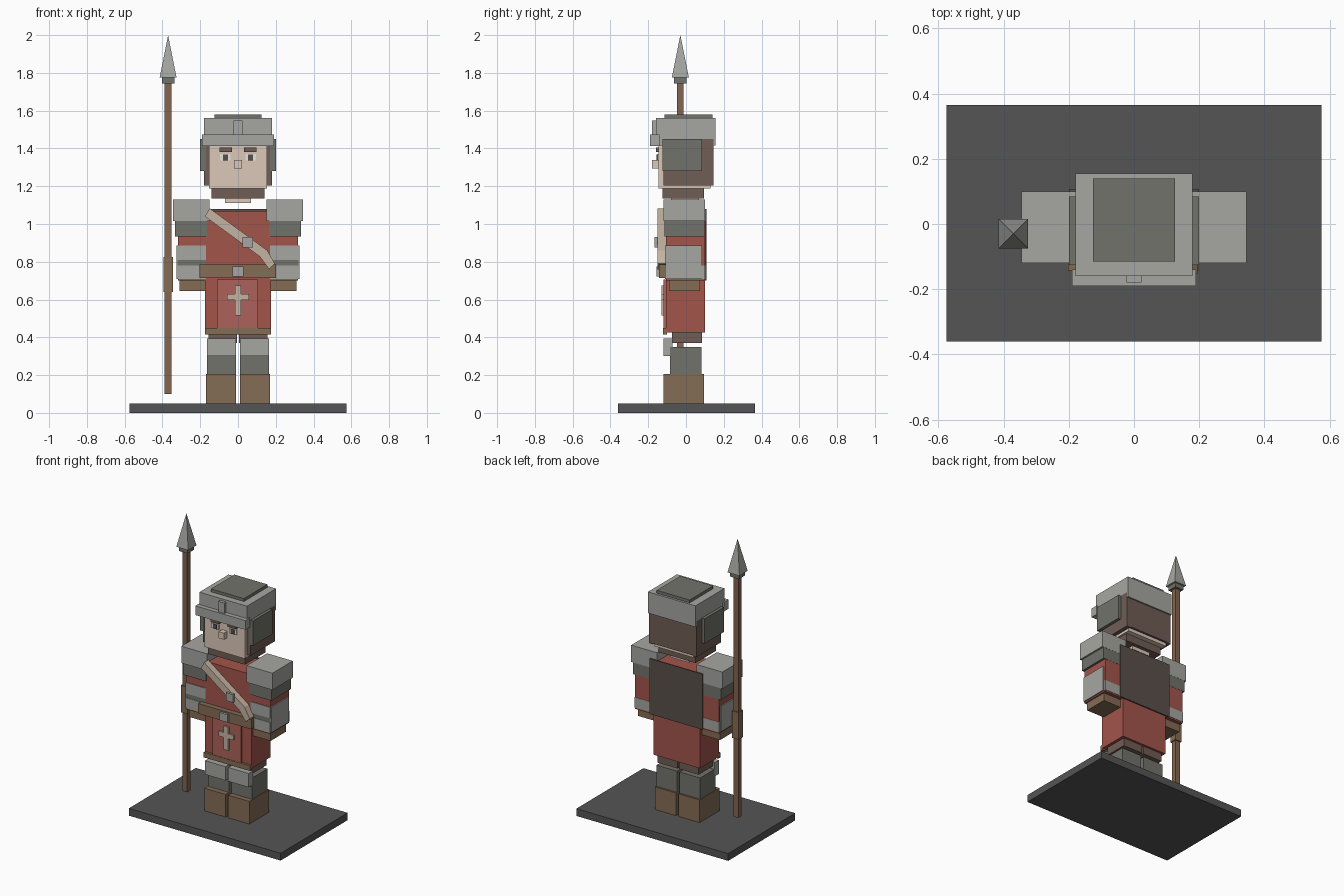
import bpy, bmesh, math

if "Cube" in bpy.data.objects:
    bpy.data.objects.remove(bpy.data.objects["Cube"])

COLORS = {
    "red": (0.36, 0.09, 0.07), "panel_red": (0.42, 0.12, 0.10),
    "leather": (0.23, 0.15, 0.09), "wood": (0.23, 0.13, 0.08),
    "hair": (0.16, 0.11, 0.09), "dark": (0.09, 0.08, 0.075),
    "skin": (0.72, 0.58, 0.49), "cloth": (0.55, 0.45, 0.36),
    "steel": (0.38, 0.38, 0.36), "iron": (0.17, 0.17, 0.15),
    "stone": (0.09, 0.09, 0.09), "cape": (0.10, 0.08, 0.07),
    "white": (0.8, 0.78, 0.74),
}
MATS = {}
for key, rgb in COLORS.items():
    MATS[key] = bpy.data.materials.new(key)
    MATS[key].diffuse_color = (*rgb, 1)


def finish(name, bm, color):
    bmesh.ops.recalc_face_normals(bm, faces=bm.faces)
    me = bpy.data.meshes.new(name)
    bm.to_mesh(me)
    bm.free()
    me.materials.append(MATS[color])
    ob = bpy.data.objects.new(name, me)
    bpy.context.collection.objects.link(ob)
    return ob


def box(name, x, y, z, color):
    bm = bmesh.new()
    bmesh.ops.create_cube(bm, size=1)
    for v in bm.verts:
        v.co = [r[0] + (c + 0.5) * (r[1] - r[0]) for c, r in zip(v.co, (x, y, z))]
    return finish(name, bm, color)


def pair(name, x, y, z, color):
    box("left_" + name, x, y, z, color)
    box("right_" + name, (-x[1], -x[0]), y, z, color)


def plate(name, pts, y0, y1, color):
    # front outline (x, z) extruded in y
    bm = bmesh.new()
    face = bm.faces.new([bm.verts.new((x, y0, z)) for x, z in pts])
    ext = bmesh.ops.extrude_face_region(bm, geom=[face])["geom"]
    for v in ext:
        if isinstance(v, bmesh.types.BMVert):
            v.co.y = y1
    return finish(name, bm, color)


# base
box("base", (-.575, .575), (-.36, .365), (0, .05), "stone")

# legs
pair("boot", (.01, .17), (-.12, .095), (.05, .205), "leather")
pair("shin", (.01, .165), (-.085, .083), (.205, .35), "iron")
pair("knee_guard", (.01, .165), (-.12, -.072), (.30, .395), "steel")
pair("thigh", (.005, .155), (-.075, .085), (.37, .43), "hair")

# tunic
box("skirt", (-.175, .175), (-.105, .10), (.425, .715), "red")
box("skirt_front_panel", (-.11, .105), (-.118, -.10), (.45, .705), "panel_red")
box("skirt_hem", (-.175, .175), (-.121, -.10), (.415, .45), "leather")
cross = [(-.017, .515), (.017, .515), (.017, .597), (.057, .597), (.057, .63), (.017, .63),
         (.017, .675), (-.017, .675), (-.017, .63), (-.057, .63), (-.057, .597), (-.017, .597)]
plate("tunic_cross", cross, -.13, -.115, "cloth")
box("torso", (-.17, .17), (-.107, .10), (.715, 1.07), "red")
box("belt", (-.203, .20), (-.142, .095), (.715, .785), "leather")
box("belt_buckle", (-.03, .03), (-.157, -.14), (.722, .775), "steel")
strap = [(-.15, 1.083), (-.175, 1.04), (.115, .828), (.165, .76), (.195, .79), (.155, .86)]
plate("shoulder_strap", strap, -.152, -.105, "cloth")
box("strap_buckle", (.025, .08), (-.168, -.15), (.875, .93), "steel")
box("back_cape", (-.2, .2), (.10, .108), (.70, 1.08), "cape")

# arms
pair("arm", (.17, .318), (-.105, .098), (.70, 1.05), "red")
pair("pauldron", (.15, .345), (-.12, .10), (1.015, 1.13), "steel")
pair("pauldron_lower", (.165, .333), (-.113, .099), (.935, 1.015), "iron")
pair("bracer_upper", (.17, .32), (-.11, .08), (.81, .885), "steel")
pair("bracer_band", (.17, .321), (-.108, .08), (.78, .81), "iron")
pair("bracer_lower", (.17, .32), (-.11, .10), (.71, .78), "steel")
pair("bracer_side_plate", (.318, .326), (-.105, .085), (.71, .885), "steel")
pair("hand", (.165, .31), (-.09, .075), (.645, .71), "leather")

# head
box("neck", (-.07, .07), (-.08, .07), (1.11, 1.14), "skin")
box("chin_strap", (-.14, .14), (-.125, .095), (1.135, 1.187), "hair")
box("head", (-.153, .153), (-.145, .13), (1.187, 1.45), "skin")
box("hair_back", (-.17, .17), (.10, .145), (1.21, 1.45), "hair")
pair("hair_side", (.15, .18), (-.12, .145), (1.205, 1.45), "hair")
pair("eyebrow", (.032, .098), (-.16, -.14), (1.38, 1.405), "hair")
pair("eye", (.04, .095), (-.152, -.14), (1.335, 1.37), "white")
pair("pupil", (.053, .08), (-.156, -.14), (1.337, 1.368), "dark")
box("nose", (-.02, .02), (-.18, -.14), (1.295, 1.34), "skin")

# helmet
box("helmet", (-.18, .18), (-.16, .155), (1.415, 1.56), "steel")
box("helmet_top", (-.125, .125), (-.115, .14), (1.56, 1.58), "iron")
box("helmet_brim", (-.19, .19), (-.19, -.14), (1.412, 1.475), "steel")
box("helmet_crest", (-.023, .023), (-.18, -.155), (1.475, 1.547), "steel")
pair("cheek_guard", (.17, .2), (-.125, .085), (1.28, 1.45), "iron")

# spear
SX, SY = -.37, -.03
def around(r):
    return (SX - r, SX + r), (SY - r, SY + r)

box("spear_shaft", *around(.018), (.10, 1.75), "wood")
box("spear_grip", *around(.025), (.64, .825), "leather")
box("spear_collar", *around(.033), (1.745, 1.775), "iron")
tip = bmesh.new()
apex = tip.verts.new((SX, SY, 2.0))
ring = [tip.verts.new((SX + i * .045, SY + j * .045, 1.775))
        for i, j in ((-1, -1), (1, -1), (1, 1), (-1, 1))]
tip.faces.new(ring)
for a, b in zip(ring, ring[1:] + ring[:1]):
    tip.faces.new((a, b, apex))
finish("spear_tip", tip, "steel")

for m in bpy.data.materials:
    if m.users and not m.is_grease_pencil:
        m.use_nodes = True
        m.node_tree.nodes["Principled BSDF"].inputs["Base Color"].default_value = m.diffuse_color
